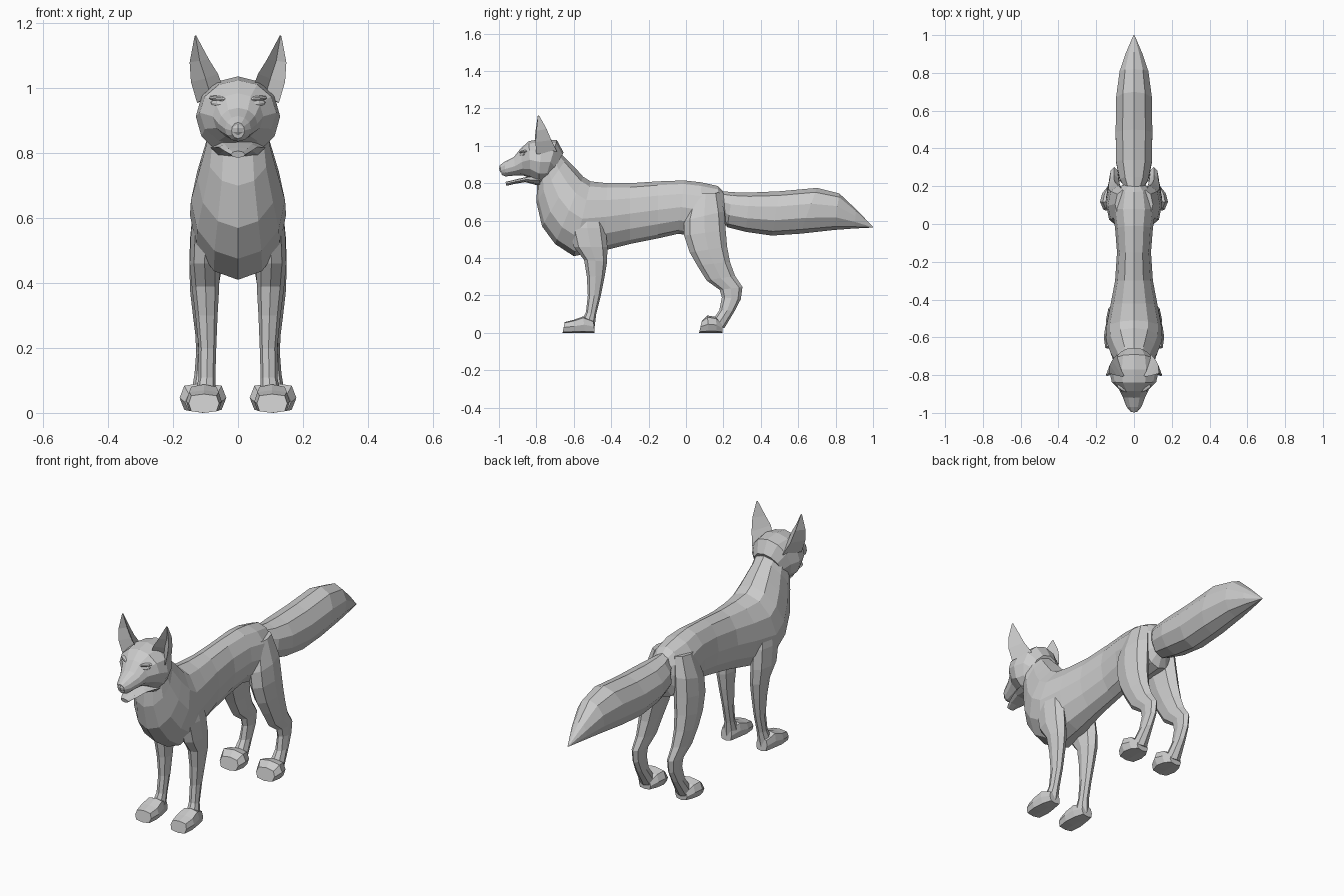
import bpy, bmesh
from math import sin, cos, tau, copysign


def finish(name, bm, mirror=False):
    bmesh.ops.recalc_face_normals(bm, faces=bm.faces)
    mesh = bpy.data.meshes.new(name)
    bm.to_mesh(mesh)
    bm.free()
    ob = bpy.data.objects.new(name, mesh)
    bpy.context.collection.objects.link(ob)
    if mirror:
        ob.modifiers.new("Mirror", "MIRROR").use_mirror_merge = False
    return ob


def skin(bm, loops):
    rings = [[bm.verts.new(p) for p in loop] for loop in loops]
    n = len(rings[0])
    for a, b in zip(rings, rings[1:]):
        for i in range(n):
            j = (i + 1) % n
            bm.faces.new((a[i], a[j], b[j], b[i]))
    bm.faces.new(rings[0])
    bm.faces.new(rings[-1][::-1])
    return rings


def power(v, p):
    return copysign(abs(v) ** p, v)


def loft(name, sections, sides=8, cx=None, p=1.0):
    """Section: (y, z) of one side, (y, z) of the opposite side, half width[, centre x]."""
    loops = []
    for y1, z1, y2, z2, w, *c in sections:
        x0 = c[0] if c else (cx or 0)
        loop = []
        for i in range(sides):
            a = tau * i / sides
            t = power(cos(a), p) if abs(cos(a)) > 1e-6 else 0
            s = power(sin(a), p) if abs(sin(a)) > 1e-6 else 0
            loop.append((x0 + w * s, (y1 + y2) / 2 + t * (y1 - y2) / 2,
                         (z1 + z2) / 2 + t * (z1 - z2) / 2))
        loops.append(loop)
    bm = bmesh.new()
    skin(bm, loops)
    return finish(name, bm, mirror=cx is not None)


# Torso and neck, rump to throat
loft("body", [
    (.215, .74, .215, .58, .05),
    (.17, .785, .19, .52, .095),
    (.08, .805, .08, .51, .115),
    (-.01, .815, -.04, .53, .10),
    (-.15, .81, -.15, .505, .09),
    (-.30, .80, -.30, .475, .10),
    (-.42, .80, -.44, .44, .125),
    (-.51, .81, -.60, .41, .148),
    (-.55, .835, -.70, .475, .145),
    (-.59, .88, -.77, .57, .125),
    (-.64, .93, -.80, .70, .10),
    (-.68, .97, -.795, .80, .09)], 12)

# Skull and muzzle
loft("head", [
    (-.655, .965, -.74, .80, .08),
    (-.69, 1.03, -.76, .795, .115),
    (-.77, 1.037, -.79, .79, .13),
    (-.84, 1.025, -.83, .825, .118),
    (-.885, .985, -.87, .842, .078),
    (-.92, .94, -.91, .842, .06),
    (-.97, .915, -.965, .836, .04),
    (-.997, .895, -.985, .845, .02)], 12)

# Open lower jaw
loft("lower_jaw", [
    (-.78, .85, -.78, .785, .085),
    (-.86, .832, -.86, .806, .06),
    (-.92, .818, -.92, .796, .042),
    (-.965, .807, -.96, .786, .022)], 8)

# Tail brush
loft("tail", [
    (.17, .76, .20, .60, .045),
    (.25, .752, .22, .565, .08),
    (.34, .75, .32, .54, .10),
    (.50, .757, .46, .52, .102),
    (.70, .775, .61, .53, .10),
    (.82, .745, .79, .55, .08),
    (.91, .66, .90, .558, .045),
    (1.0, .567, .998, .563, .003)], 10)

# Front legs and boxy paws
loft("front_leg", [
    (-.62, .68, -.46, .68, .04, .085),
    (-.625, .56, -.43, .56, .045, .10),
    (-.60, .46, -.42, .46, .046, .103),
    (-.545, .39, -.422, .38, .042, .10),
    (-.53, .30, -.435, .30, .034, .097),
    (-.525, .20, -.455, .20, .027, .094),
    (-.535, .11, -.48, .10, .026, .096),
    (-.57, .04, -.49, .02, .036, .102)], 8, cx=.1)
loft("front_paw", [
    (-.495, .065, -.488, .0, .032),
    (-.55, .088, -.54, .0, .047),
    (-.60, .07, -.60, .0, .055),
    (-.648, .058, -.66, .0, .047)], 8, cx=.105, p=.55)

# Hind legs with thigh, hock and wide paws
loft("hind_leg", [
    (.03, .74, .18, .75, .04, .06),
    (-.01, .60, .205, .65, .056, .083),
    (-.01, .52, .212, .55, .056, .092),
    (.02, .43, .22, .46, .05, .10),
    (.06, .36, .235, .38, .042, .105),
    (.11, .28, .262, .305, .033, .105),
    (.18, .23, .302, .245, .026, .105),
    (.192, .19, .293, .18, .024, .105),
    (.178, .12, .262, .12, .027, .107),
    (.13, .05, .205, .025, .04, .108)], 8, cx=.1)
loft("hind_paw", [
    (.195, .05, .195, .0, .035),
    (.16, .085, .165, .0, .06),
    (.115, .093, .12, .0, .072),
    (.085, .065, .07, .0, .055)], 8, cx=.108, p=.65)

# Ears: hollow fronts, four-point sections narrowing to the tip
bm = bmesh.new()
skin(bm, [
    [(.045, -.80, 1.0), (.085, -.75, .98), (.126, -.80, .955), (.09, -.69, .97)],
    [(.062, -.808, 1.045), (.10, -.765, 1.03), (.145, -.805, 1.02), (.115, -.72, 1.03)],
    [(.09, -.803, 1.09), (.118, -.773, 1.085), (.149, -.80, 1.08), (.128, -.745, 1.09)],
    [(.129, -.792, 1.163), (.131, -.789, 1.162), (.134, -.792, 1.16), (.132, -.786, 1.163)]])
finish("ear", bm, mirror=True)


def blob(name, location, scale, rotation=(0, 0, 0), mirror=False):
    bpy.ops.mesh.primitive_uv_sphere_add(segments=8, ring_count=6, radius=1,
                                         location=location, rotation=rotation)
    ob = bpy.context.object
    ob.name = name
    ob.scale = scale
    bpy.ops.object.transform_apply(location=True, rotation=True, scale=True)
    if mirror:
        ob.modifiers.new("Mirror", "MIRROR").use_mirror_merge = False


# Face details
blob("nose", (0, -.978, .878), (.024, .021, .025))
blob("eye", (.06, -.874, .953), (.03, .013, .011), (0, -.15, .55), True)
blob("brow", (.06, -.868, .968), (.036, .016, .009), (0, -.1, .55), True)
